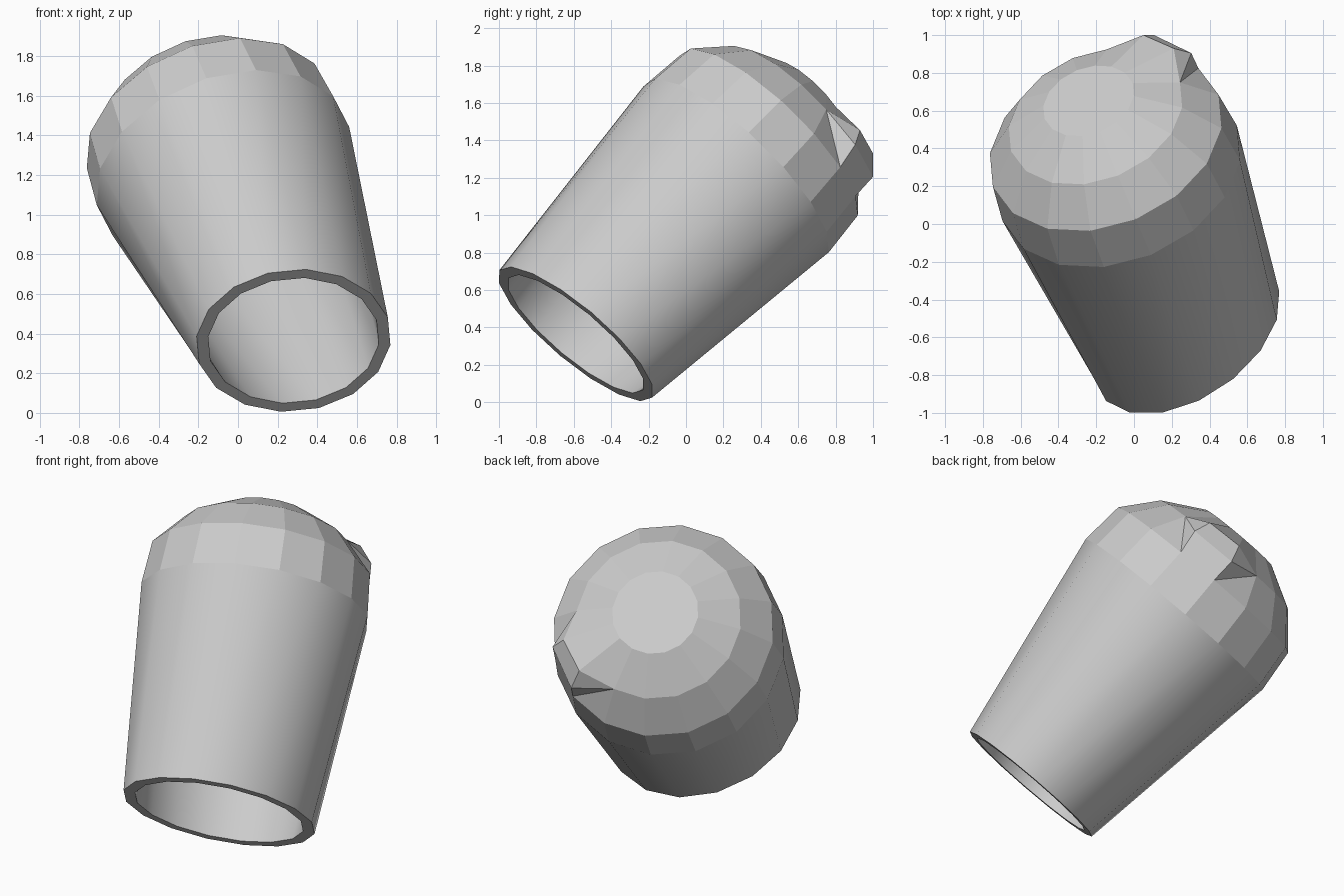
import bpy, bmesh
from math import cos, sin, radians
from mathutils import Vector

if "Cube" in bpy.data.objects:
    bpy.data.objects.remove(bpy.data.objects["Cube"])

N = 16
RIM = Vector((0.28, -0.59, 0.365))            # centre of the open mouth
AXIS = Vector((-0.285, 0.665, 0.69)).normalized()
U = (Vector((1, 0, 0)) - AXIS * AXIS.x).normalized()
V = AXIS.cross(U)
SHIFT = Vector((0.012, 0, -0.01))             # dome offset from the mouth axis

bm = bmesh.new()

def point(t, r, k):
    a = radians(15 + 360 / N * k)
    return RIM + SHIFT + AXIS * t + (U * cos(a) + V * sin(a)) * r

def ring(t, r):
    return [bm.verts.new(point(t, r, k)) for k in range(N)]

def mouth_ring(scale):
    # the mouth is a slightly squashed circle
    a, b = U * 0.51 + V * 0.183, U * -0.066 + V * 0.498
    angles = [radians(360 / N * k) for k in range(N)]
    return [bm.verts.new(RIM + (a * cos(t) + b * sin(t)) * scale) for t in angles]

def bridge(a, b, smooth=False, split=()):
    for k in range(N):
        j = (k + 1) % N
        if k in split:
            cut = split[k]
            faces = ([(a[k], a[j], b[k]), (a[j], b[j], b[k])] if cut == "next"
                     else [(a[k], a[j], b[j]), (a[k], b[j], b[k])])
        else:
            faces = [(a[k], a[j], b[j], b[k])]
        for f in faces:
            bm.faces.new(f).smooth = smooth

# outer shell, from mouth to rounded end
lip = mouth_ring(1)
wall = ring(1.29, 0.67)
shoulder = ring(1.55, 0.645)
crown = ring(1.74, 0.483)
cap = ring(1.867, 0.252)

# raised panel on two corners of the crown
crown[1].co = (0.303, 0.905, 1.377)
crown[2].co = (0.106, 1.0, 1.205)
raised = {1: bm.verts.new((0.21, 0.93, 1.455)), 2: bm.verts.new((0.05, 1.0, 1.33))}

bridge(lip, wall, True)
bridge(wall, shoulder)
bridge(shoulder, crown, split={0: "next", 2: "prev"})
for k in range(N):
    j = (k + 1) % N
    a, b = raised.get(k), raised.get(j)
    if a and b:
        bm.faces.new((crown[k], crown[j], b, a))
        bm.faces.new((a, b, cap[j], cap[k]))
    elif b:
        bm.faces.new((crown[k], crown[j], b))
        bm.faces.new((crown[k], b, cap[j], cap[k]))
    elif a:
        bm.faces.new((crown[k], crown[j], a))
        bm.faces.new((a, crown[j], cap[j], cap[k]))
    else:
        bm.faces.new((crown[k], crown[j], cap[j], cap[k]))
bm.faces.new(cap)

# inner shell and lip
inner_lip = mouth_ring(0.88)
inner = [inner_lip, ring(1.28, 0.61), ring(1.51, 0.59), ring(1.69, 0.44), ring(1.81, 0.24)]
for a, b in zip(inner, inner[1:]):
    bridge(a, b, a is inner_lip)
bm.faces.new(inner[-1])
bridge(lip, inner_lip)

# crisp edges where smooth wall meets flat faces
for e in bm.edges:
    if len({f.smooth for f in e.link_faces}) > 1:
        e.smooth = False
bmesh.ops.recalc_face_normals(bm, faces=bm.faces)

mesh = bpy.data.meshes.new("tilted_cup")
bm.to_mesh(mesh)
bm.free()
bpy.context.collection.objects.link(bpy.data.objects.new("tilted_cup", mesh))
